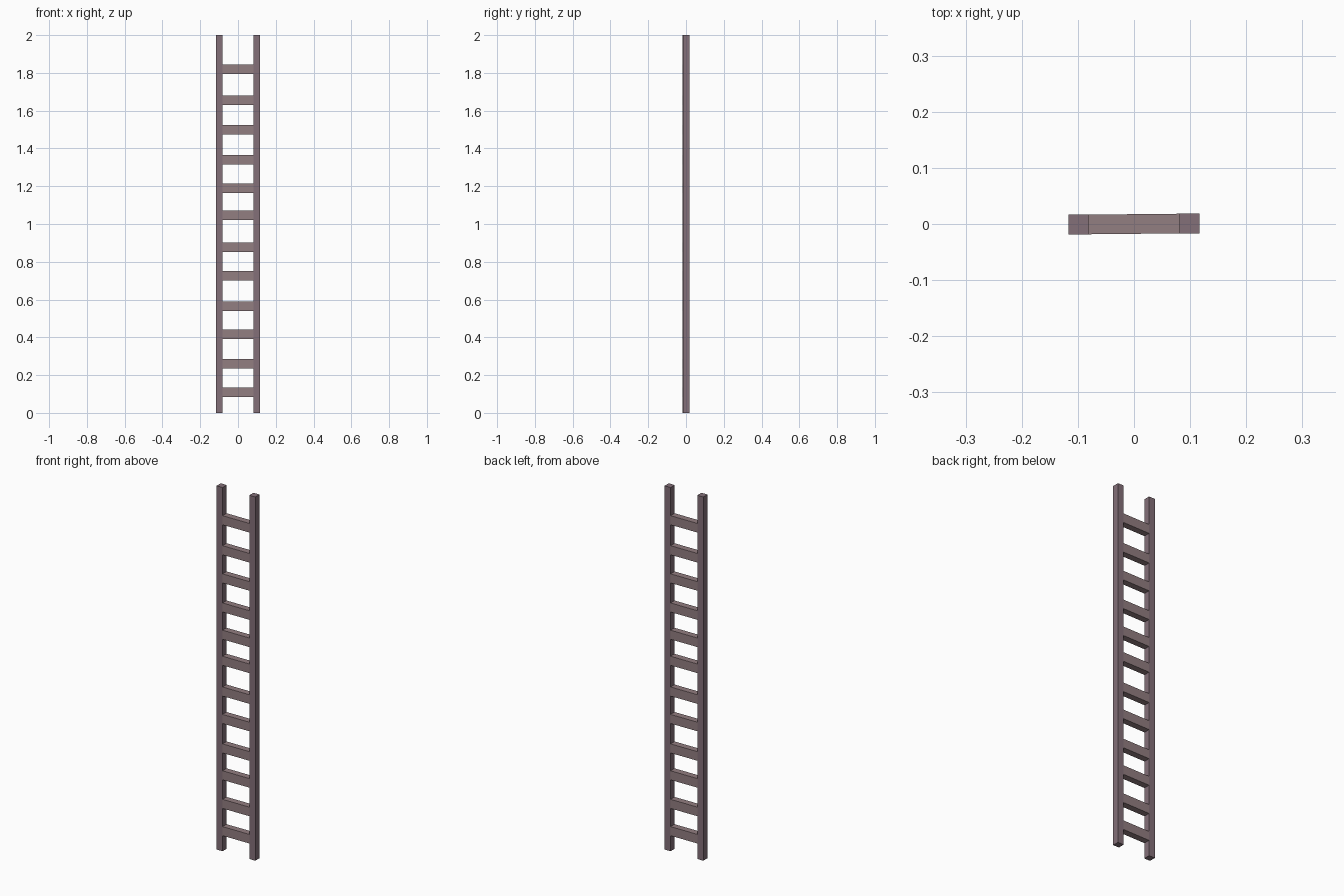
import bpy, math

if "Cube" in bpy.data.objects:
    bpy.data.objects.remove(bpy.data.objects["Cube"])

def material(name, rgb):
    m = bpy.data.materials.new(name)
    m.diffuse_color = (*rgb, 1)
    m.use_nodes = True
    m.node_tree.nodes["Principled BSDF"].inputs["Base Color"].default_value = m.diffuse_color
    return m

rail_wood = material("rail_wood", (0.23, 0.16, 0.19))
rung_wood = material("rung_wood", (0.29, 0.21, 0.22))

def box(name, loc, size, mat, turn=0):
    bpy.ops.mesh.primitive_cube_add(size=1, location=loc, rotation=(0, 0, turn))
    ob = bpy.context.object
    ob.name = name
    ob.scale = size
    bpy.ops.object.transform_apply(location=False, rotation=True, scale=True)
    ob.data.materials.append(mat)

# Upright rails, very slightly out of line in depth
for side, x, y in (("left", -0.099, -0.001), ("right", 0.099, 0.001)):
    box(side + "_rail", (x, y, 1), (0.036, 0.036, 2), rail_wood)

# Hand-spaced rungs running between the rails, following their slight skew
RUNG_Z = (0.11, 0.26, 0.417, 0.565, 0.727, 0.878,
          1.047, 1.19, 1.34, 1.50, 1.655, 1.82)
for i, z in enumerate(RUNG_Z, 1):
    box(f"rung_{i:02d}", (0, 0, z), (0.17, 0.035, 0.05), rung_wood,
        math.atan2(0.002, 0.198))
